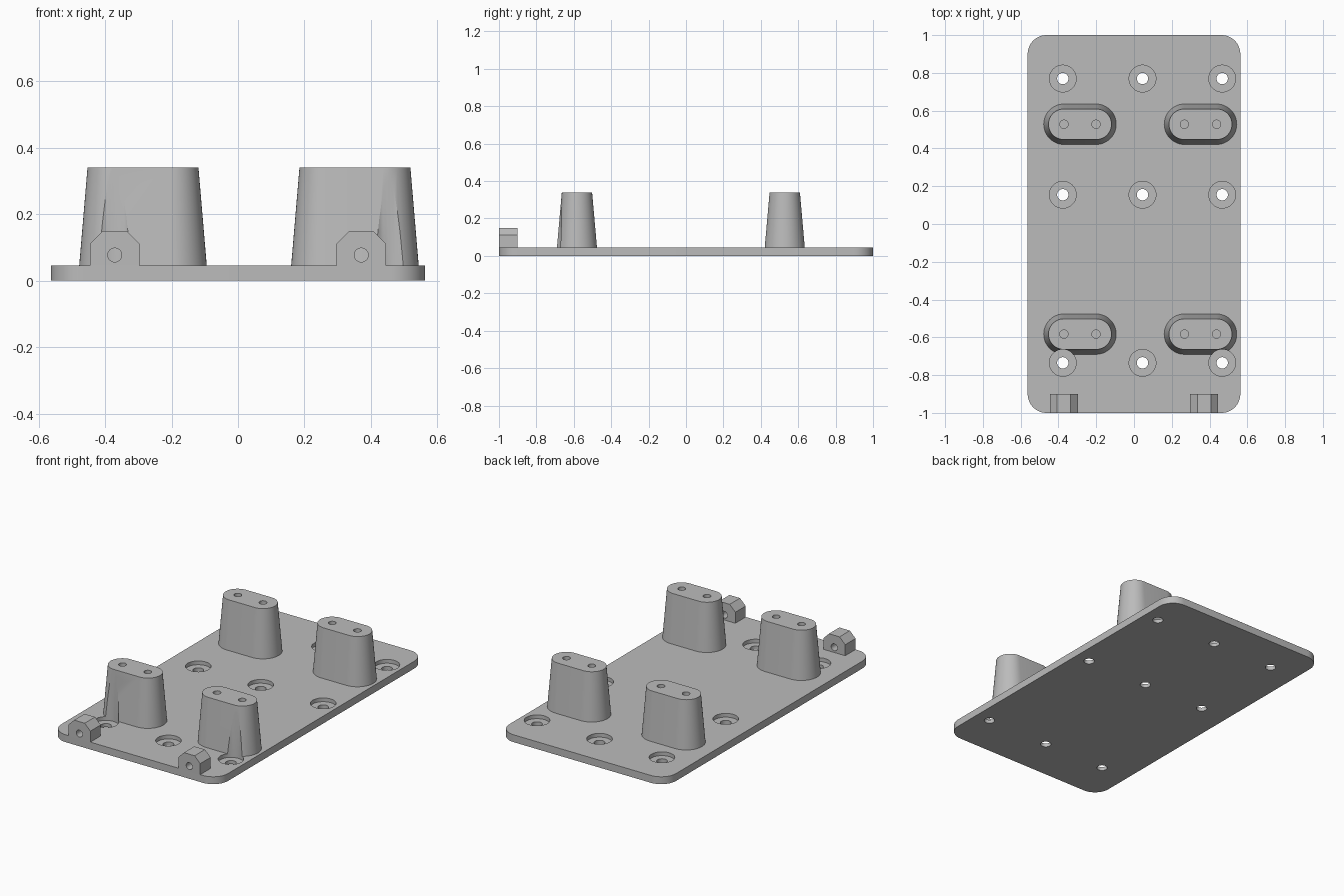
import bpy, bmesh
from math import sin, cos, pi, radians

if "Cube" in bpy.data.objects:
    bpy.data.objects.remove(bpy.data.objects["Cube"])

grey = bpy.data.materials.new("plain_grey")
grey.use_nodes = True
grey.diffuse_color = (0.5, 0.5, 0.5, 1)
grey.node_tree.nodes["Principled BSDF"].inputs["Base Color"].default_value = (0.5, 0.5, 0.5, 1)

PLATE_TOP = 0.045
POST_TOP = 0.34


def loft(name, rings):
    """Closed solid through matching rings of points."""
    bm = bmesh.new()
    loops = [[bm.verts.new(p) for p in ring] for ring in rings]
    n = len(loops[0])
    for a, b in zip(loops, loops[1:]):
        for i in range(n):
            j = (i + 1) % n
            bm.faces.new((a[i], a[j], b[j], b[i]))
    bm.faces.new(loops[0][::-1])
    bm.faces.new(loops[-1])
    bmesh.ops.remove_doubles(bm, verts=bm.verts, dist=1e-5)
    bmesh.ops.recalc_face_normals(bm, faces=bm.faces)
    mesh = bpy.data.meshes.new(name)
    bm.to_mesh(mesh)
    bm.free()
    mesh.materials.append(grey)
    obj = bpy.data.objects.new(name, mesh)
    bpy.context.collection.objects.link(obj)
    return obj


def rounded(cx, cy, hx, hy, r, z, steps=12):
    """Rounded rectangle ring; a slot when r equals hy."""
    pts = []
    for q, (sx, sy) in enumerate([(1, 1), (-1, 1), (-1, -1), (1, -1)]):
        for k in range(steps + 1):
            a = (q + k / steps) * pi / 2
            pts.append((cx + sx * (hx - r) + r * cos(a), cy + sy * (hy - r) + r * sin(a), z))
    return pts


def circle(cx, cy, r, z, n=40):
    return [(cx + r * cos(2 * pi * i / n), cy + r * sin(2 * pi * i / n), z) for i in range(n)]


def activate(obj):
    bpy.ops.object.select_all(action='DESELECT')
    obj.select_set(True)
    bpy.context.view_layer.objects.active = obj


def cut(obj, cutters):
    """Subtract each cutter."""
    activate(obj)
    for c in cutters:
        mod = obj.modifiers.new("cut", 'BOOLEAN')
        mod.operation = 'DIFFERENCE'
        mod.solver = 'EXACT'
        mod.object = c
        bpy.ops.object.modifier_apply(modifier=mod.name)


def finish(obj):
    activate(obj)
    bpy.ops.object.shade_smooth_by_angle(angle=radians(30))


def discard(cutters):
    for c in cutters:
        bpy.data.objects.remove(c)


# Stepped cutters for the counterbored screw holes, tall enough to clear the posts
screws = []
for x in (-0.377, 0.045, 0.467):
    for y in (-0.735, 0.155, 0.77):
        screws.append(loft("screw_cutter", [
            circle(x, y, 0.03, -0.05), circle(x, y, 0.03, 0.022),
            circle(x, y, 0.071, 0.022), circle(x, y, 0.071, 0.5)]))

# Base plate
plate = loft("base_plate", [rounded(0, 0, 0.563, 1, 0.1, z) for z in (0, PLATE_TOP)])
cut(plate, screws)
finish(plate)

# Tapered slot-shaped posts with two pilot holes each
for side, x in (("right", -0.286), ("left", 0.352)):
    for end, y in (("front", -0.583), ("back", 0.528)):
        post = loft(f"{end}_{side}_post", [
            rounded(x, y, 0.192, 0.107, 0.107, PLATE_TOP),
            rounded(x, y, 0.167, 0.081, 0.081, POST_TOP)])
        pilots = [loft("pilot_cutter", [circle(x + d, y, 0.022, z, 24) for z in (0.14, 0.4)])
                  for d in (-0.085, 0.085)]
        near = [s for s in screws if end == "front"
                and min((v.co.xy - post.data.vertices[0].co.xy).length for v in s.data.vertices) < 0.5
                and s.data.vertices[0].co.y < -0.6]
        cut(post, pilots + near)
        discard(pilots)
        finish(post)
discard(screws)

# Chamfered lugs on the front edge, bored front to back
for side, x in (("right", -0.371), ("left", 0.371)):
    outline = [(-0.074, PLATE_TOP), (0.074, PLATE_TOP), (0.074, 0.112),
               (0.036, 0.15), (-0.036, 0.15), (-0.074, 0.112)]
    lug = loft(f"{side}_lug", [[(x + u, y, z) for u, z in outline] for y in (-1, -0.9)])
    bore = loft("bore_cutter", [[(px, y, pz) for px, pz, _ in circle(x, 0.077, 0.021, 0, 24)]
                                for y in (-1.1, -0.8)])
    cut(lug, [bore])
    discard([bore])
    finish(lug)
